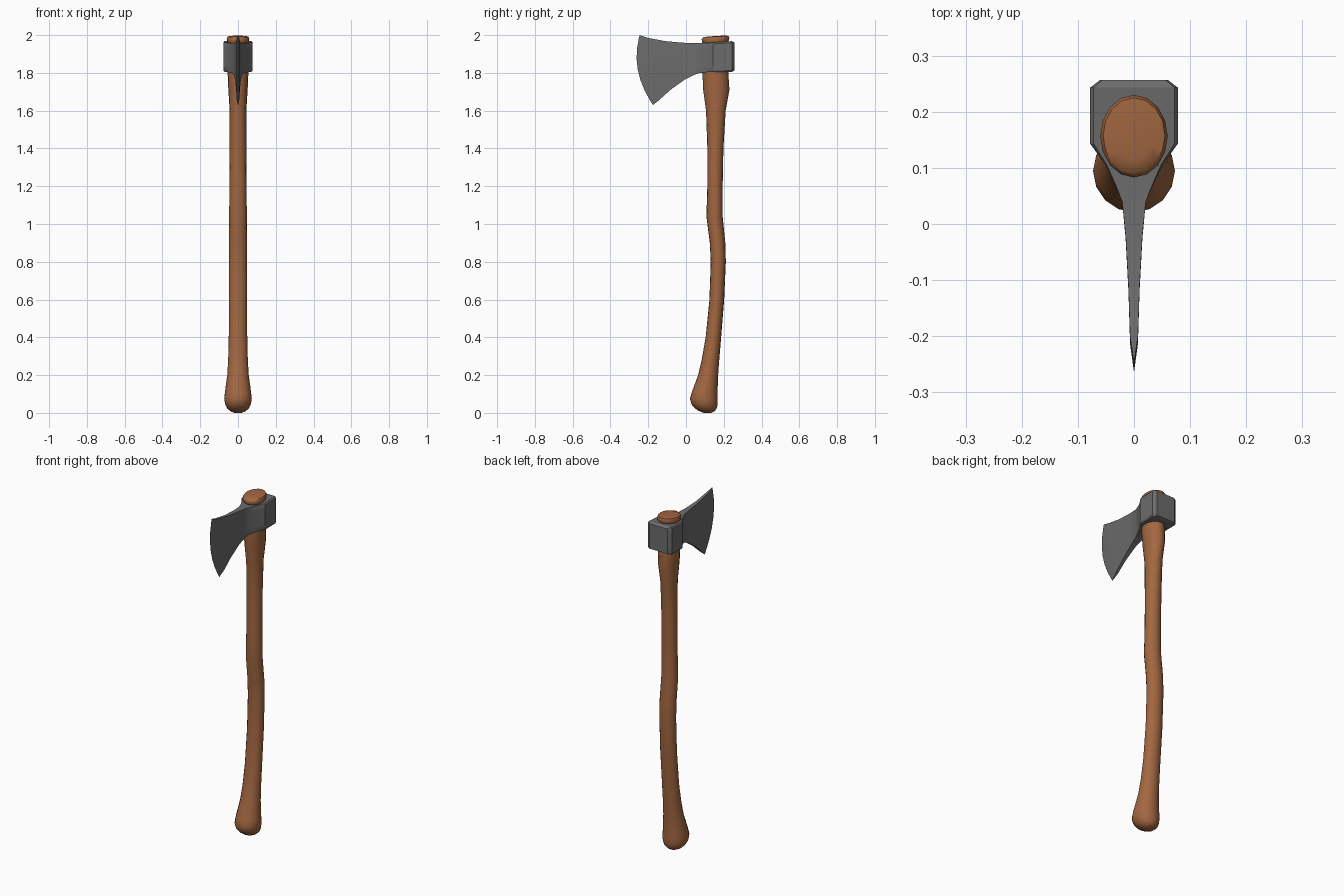
import bpy, bmesh, math


def material(name, rgb):
    m = bpy.data.materials.new(name)
    m.diffuse_color = (*rgb, 1)
    return m


def loft(name, rings, mat, angle):
    """Join closed rings of equal length into a capped, smooth-shaded skin."""
    bm = bmesh.new()
    loops = [[bm.verts.new(p) for p in ring] for ring in rings]
    n = len(loops[0])
    for a, b in zip(loops, loops[1:]):
        for i in range(n):
            j = (i + 1) % n
            bm.faces.new((a[i], a[j], b[j], b[i]))
    bm.faces.new(loops[0][::-1])
    bm.faces.new(loops[-1])
    bmesh.ops.remove_doubles(bm, verts=bm.verts, dist=0.0002)
    bmesh.ops.recalc_face_normals(bm, faces=bm.faces)
    me = bpy.data.meshes.new(name)
    bm.to_mesh(me)
    bm.free()
    me.materials.append(mat)
    ob = bpy.data.objects.new(name, me)
    bpy.context.collection.objects.link(ob)
    bpy.ops.object.select_all(action='DESELECT')
    ob.select_set(True)
    bpy.context.view_layer.objects.active = ob
    bpy.ops.object.shade_smooth_by_angle(angle=math.radians(angle))
    return ob


wood = material("brown wood", (0.36, 0.135, 0.052))
steel = material("grey steel", (0.15, 0.15, 0.15))

# Handle: height, front y, back y, half width
profile = [
    (0.0, 0.095, 0.135, 0.02), (0.01, 0.068, 0.152, 0.042),
    (0.025, 0.046, 0.163, 0.058), (0.045, 0.029, 0.168, 0.068),
    (0.075, 0.021, 0.168, 0.073), (0.11, 0.031, 0.167, 0.069),
    (0.2, 0.064, 0.170, 0.057), (0.28, 0.083, 0.176, 0.052),
    (0.4, 0.104, 0.186, 0.049), (0.6, 0.124, 0.202, 0.048),
    (0.8, 0.131, 0.211, 0.048), (0.9, 0.126, 0.208, 0.048),
    (1.04, 0.108, 0.194, 0.047), (1.2, 0.113, 0.194, 0.045),
    (1.4, 0.113, 0.198, 0.044), (1.6, 0.106, 0.210, 0.044),
    (1.71, 0.091, 0.230, 0.051), (1.8, 0.087, 0.224, 0.055),
    (1.955, 0.095, 0.220, 0.054),
]
SIDES = 16


def oval(z, y0, y1, w):
    c, r = (y0 + y1) / 2, (y1 - y0) / 2
    return [(w * math.cos(a), c + r * math.sin(a), z)
            for a in (2 * math.pi * i / SIDES for i in range(SIDES))]


loft("handle", [oval(*p) for p in profile], wood, 50)

# Swollen handle end showing above the head, slightly tilted
end = [(1.95, 0.10, 0.215, 0.05), (1.965, 0.086, 0.226, 0.058),
       (1.982, 0.083, 0.230, 0.06), (1.992, 0.09, 0.225, 0.055),
       (1.995, 0.115, 0.2, 0.035)]
tilted = [[(x, y, z + 0.06 * (y - 0.157)) for x, y, z in oval(*e)] for e in end]
loft("handle_end", tilted, wood, 50)

# Axe head: bottom y, bottom z, top y, top z, half width, forward bulge, chamfer
stations = [
    (-0.175, 1.630, -0.245, 2.000, 0.0004, 0.045, 0),
    (-0.140, 1.658, -0.200, 1.985, 0.007, 0.038, 0),
    (-0.080, 1.712, -0.110, 1.968, 0.010, 0.020, 0),
    (-0.010, 1.762, -0.020, 1.960, 0.015, 0.010, 0),
    (0.040, 1.788, 0.040, 1.957, 0.021, 0, 0),
    (0.068, 1.798, 0.068, 1.957, 0.033, 0, 0.001),
    (0.105, 1.803, 0.105, 1.957, 0.051, 0, 0.003),
    (0.143, 1.805, 0.143, 1.961, 0.078, 0, 0.006),
    (0.243, 1.805, 0.243, 1.968, 0.078, 0, 0.006),
    (0.257, 1.813, 0.257, 1.960, 0.060, 0, 0.004),
]
steps = [0, 0.05, 0.2, 0.35, 0.5, 0.65, 0.8, 0.95, 1]


def section(yb, zb, yt, zt, w, bulge, chamfer):
    side = []
    for t in steps:
        x = w - (chamfer if t in (0, 1) else 0)
        y = yb + (yt - yb) * t - bulge * 4 * t * (1 - t)
        side.append((x, y, zb + (zt - zb) * t))
    return side + [(-x, y, z) for x, y, z in reversed(side)]


loft("axe_head", [section(*s) for s in stations], steel, 30)
